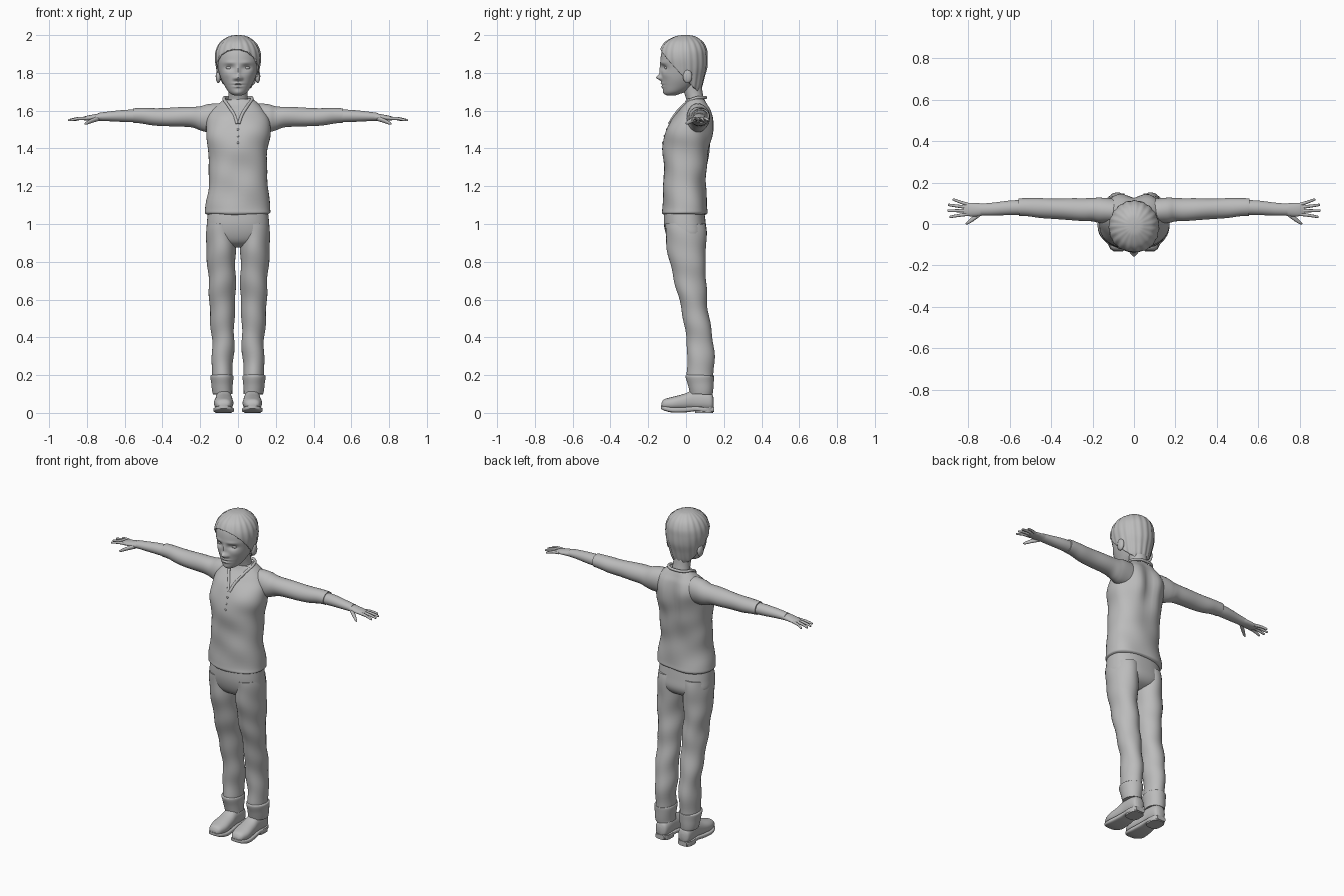
import bpy, bmesh, math
from mathutils import Vector, Matrix
from mathutils.bvhtree import BVHTree

default = bpy.data.objects.get("Cube")
if default:
    bpy.data.objects.remove(default)

clay = bpy.data.materials.new("plain grey")
clay.use_nodes = True
grey = (0.5, 0.5, 0.5, 1)
clay.diffuse_color = grey
clay.node_tree.nodes["Principled BSDF"].inputs["Base Color"].default_value = grey

made = []


def finish(name, bm, mirror=False):
    """Turn a bmesh into a grey object, mirrored across x if asked."""
    bmesh.ops.recalc_face_normals(bm, faces=bm.faces[:])
    mesh = bpy.data.meshes.new(name)
    bm.to_mesh(mesh)
    bm.free()
    mesh.materials.append(clay)
    obj = bpy.data.objects.new(name, mesh)
    bpy.context.collection.objects.link(obj)
    if mirror:
        mod = obj.modifiers.new("Mirror", "MIRROR")
        mod.use_mirror_merge = False
    made.append(obj)
    return obj


def interpolate(sections, steps):
    """Smooth the list of sections with a Catmull-Rom spline."""
    pts = [Vector(s) for s in sections]
    pts = [pts[0]] + pts + [pts[-1]]
    out = []
    for p0, p1, p2, p3 in zip(pts, pts[1:], pts[2:], pts[3:]):
        for k in range(steps):
            t = k / steps
            m1, m2 = (p2 - p0) / 2, (p3 - p1) / 2
            out.append(p1 + m1 * t + (3 * (p2 - p1) - 2 * m1 - m2) * t**2
                       + (2 * (p1 - p2) + m1 + m2) * t**3)
    out.append(pts[-1])
    return out


def loft(sections, axis="z", sides=32, steps=5, power=2.0):
    """Skin sections (position, centre a, centre b, radius a, radius b)."""
    bm = bmesh.new()
    rings = []
    for t, a, b, ra, rb in interpolate(sections, steps):
        ring = []
        for i in range(sides):
            ang = math.tau * i / sides
            c, s = math.cos(ang), math.sin(ang)
            u = a + ra * math.copysign(abs(c) ** (2 / power), c)
            v = b + rb * math.copysign(abs(s) ** (2 / power), s)
            co = {"x": (t, u, v), "y": (u, t, v), "z": (u, v, t)}[axis]
            ring.append(bm.verts.new(co))
        rings.append(ring)
    for low, high in zip(rings, rings[1:]):
        for i in range(sides):
            j = (i + 1) % sides
            bm.faces.new((low[i], low[j], high[j], high[i]))
    bm.faces.new(rings[0])
    bm.faces.new(rings[-1])
    bmesh.ops.recalc_face_normals(bm, faces=bm.faces[:])
    return bm


def ball(name, centre, size, mirror=False):
    bm = bmesh.new()
    place = Matrix.Translation(centre) @ Matrix.Diagonal((*size, 1))
    bmesh.ops.create_uvsphere(bm, u_segments=20, v_segments=12, radius=1, matrix=place)
    return finish(name, bm, mirror)


def bell(d, width):
    return math.exp(-(d / width) ** 2)


def folds(bm, amount):
    """Push the cloth in and out in soft slanting creases."""
    bm.normal_update()
    for v in bm.verts:
        x, y, z = v.co
        wave = math.sin(38 * z + 17 * x + 9 * y) + math.sin(21 * z - 29 * x + 23 * y)
        v.co += v.normal * amount * wave


# Shirt body with shoulder blades and a spine groove
shirt = loft([(1.05, 0, -.005, .163, .108), (1.06, 0, -.005, .174, .119),
              (1.09, 0, -.005, .171, .117), (1.2, 0, -.008, .157, .112),
              (1.3, 0, -.003, .154, .115), (1.4, 0, 0, .158, .122),
              (1.48, 0, .01, .17, .122), (1.55, 0, .03, .168, .108),
              (1.6, 0, .044, .14, .086), (1.635, 0, .05, .105, .062),
              (1.66, 0, .05, .075, .048)], sides=48, power=2.3)
folds(shirt, .002)
for v in shirt.verts:
    if v.co.y > .03:
        back = bell(v.co.z - 1.5, .13)
        v.co.y += back * (.014 * bell(abs(v.co.x) - .07, .04) - .012 * bell(v.co.x, .03))
surface = BVHTree.FromBMesh(shirt)
finish("shirt_body", shirt)


def on_chest(x, z):
    """Point on the front of the shirt at this x and z."""
    return surface.ray_cast(Vector((x, -1, z)), Vector((0, 1, 0)))[0]


# Open collar running down to a V, and the buttons below it
half = [on_chest(.004, 1.53), on_chest(.022, 1.58), on_chest(.05, 1.625),
        Vector((.074, .045, 1.665)), Vector((.05, .092, 1.67))]
path = half + [Vector((0, .104, 1.67))] + [Vector((-p.x, p.y, p.z)) for p in reversed(half)]
curve = bpy.data.curves.new("collar", "CURVE")
curve.dimensions = "3D"
curve.bevel_depth = .008
curve.use_fill_caps = True
spline = curve.splines.new("BEZIER")
spline.bezier_points.add(len(path) - 1)
for knot, p in zip(spline.bezier_points, path):
    knot.co = p
    knot.handle_left_type = knot.handle_right_type = "AUTO"
curve.materials.append(clay)
bpy.context.collection.objects.link(bpy.data.objects.new("collar", curve))
for i in range(3):
    ball(f"button_{i + 1}", on_chest(0, 1.5 - .035 * i), (.006, .004, .006))

# Sleeves, forearms and hands
sleeve = loft([(.08, .06, 1.56, .06, .076), (.16, .065, 1.56, .062, .074),
               (.2, .07, 1.56, .056, .064), (.25, .07, 1.567, .053, .054),
               (.35, .072, 1.567, .051, .05), (.45, .078, 1.568, .049, .045),
               (.51, .08, 1.571, .043, .04), (.555, .08, 1.572, .041, .038)], "x")
folds(sleeve, .0015)
finish("sleeves", sleeve, True)
finish("forearms", loft([(.53, .08, 1.572, .036, .034), (.6, .078, 1.572, .035, .032),
                         (.68, .072, 1.57, .031, .026), (.74, .07, 1.567, .028, .021)],
                        "x"), True)
finish("palms", loft([(.72, .07, 1.567, .028, .021), (.76, .069, 1.564, .032, .017),
                      (.8, .07, 1.56, .032, .013), (.825, .071, 1.558, .025, .007)],
                     "x"), True)
fingers = {"index": (.048, .89, .035), "middle": (.064, .9, .064),
           "ring": (.08, .898, .092), "little": (.094, .875, .117)}
for label, (base, tip_x, tip_y) in fingers.items():
    mid = (.8 + tip_x) / 2
    finish(label + "_fingers",
           loft([(.8, base, 1.559, .009, .009), (mid, (base + tip_y) / 2, 1.558, .0075, .008),
                 (tip_x - .006, tip_y, 1.55, .006, .006), (tip_x, tip_y, 1.549, .002, .002)],
                "x", sides=12), True)
finish("thumbs", loft([(.735, .055, 1.56, .012, .014), (.77, .03, 1.548, .013, .012),
                       (.8, .008, 1.535, .009, .009), (.812, .002, 1.53, .003, .003)],
                      "x", sides=14), True)

# Trousers: hips, legs and loose hems
hips = loft([(1.07, 0, -.01, .158, .106), (1, 0, -.006, .165, .111),
             (.94, 0, .003, .164, .107), (.9, 0, .005, .12, .085),
             (.875, 0, .005, .05, .04)], sides=48, power=2.4)
finish("trouser_hips", hips)
leg = loft([(1, .084, -.004, .079, .104), (.9, .088, .003, .079, .106),
            (.8, .088, .008, .076, .095), (.7, .086, .02, .072, .085),
            (.6, .083, .037, .068, .073), (.5, .081, .057, .064, .069),
            (.4, .08, .07, .06, .07), (.3, .082, .077, .057, .071),
            (.2, .083, .077, .054, .071), (.13, .081, .08, .05, .06)])
folds(leg, .0025)
finish("trouser_legs", leg, True)
hem = loft([(.2, .084, .077, .056, .073), (.19, .085, .077, .061, .075),
            (.15, .082, .08, .055, .066), (.1, .08, .08, .052, .06)])
folds(hem, .0025)
finish("trouser_hems", hem, True)

# Shoes with a flat sole and a heel
finish("shoe_uppers", loft([(-.13, .076, .04, .02, .012), (-.115, .076, .046, .038, .026),
                            (-.07, .076, .05, .051, .035), (-.01, .075, .058, .048, .043),
                            (.04, .075, .068, .043, .052), (.1, .076, .066, .042, .052),
                            (.135, .077, .06, .035, .044), (.146, .077, .055, .015, .022)],
                           "y", power=2.3), True)
finish("shoe_soles", loft([(-.133, .076, .03, .02, .008), (-.115, .076, .024, .042, .012),
                           (-.07, .076, .016, .055, .014), (0, .075, .017, .05, .014),
                           (.05, .075, .022, .044, .013), (.1, .076, .018, .045, .015),
                           (.147, .077, .018, .03, .013)], "y", power=4), True)
finish("shoe_heels", loft([(0, .076, .095, .042, .048), (.03, .076, .095, .044, .05)],
                          power=3), True)

# Neck
finish("neck", loft([(1.6, 0, .05, .066, .056), (1.65, 0, .05, .054, .047),
                     (1.7, 0, .038, .05, .049), (1.77, 0, .025, .055, .055)]))

# Head, with the face shaped by soft bumps (x, z, width, height, push)
head = loft([(1.679, 0, -.075, .012, .016), (1.685, 0, -.074, .03, .034),
             (1.7, 0, -.06, .05, .058), (1.73, 0, -.04, .07, .085),
             (1.77, 0, -.025, .09, .105), (1.82, 0, -.015, .105, .117),
             (1.87, 0, -.015, .112, .12), (1.92, 0, -.012, .106, .114),
             (1.96, 0, -.008, .084, .09), (1.985, 0, -.004, .045, .05),
             (1.991, 0, -.002, .01, .012)], sides=96, steps=10)
features = [(0, 1.775, .016, .014, -.025), (0, 1.81, .012, .03, -.01),
            (.017, 1.77, .009, .009, -.008), (.045, 1.828, .024, .014, .013),
            (.042, 1.854, .03, .009, -.004), (0, 1.744, .026, .006, -.007),
            (0, 1.727, .021, .006, -.007), (0, 1.736, .03, .003, .004),
            (0, 1.695, .022, .014, -.005), (.06, 1.79, .025, .02, -.004)]
for v in head.verts:
    if v.co.y < -.02:
        x, z = abs(v.co.x), v.co.z
        v.co.y += sum(push * bell(x - fx, w) * bell(z - fz, h)
                      for fx, fz, w, h, push in features)
finish("head", head)
ball("eyes", (.045, -.099, 1.827), (.019, .015, .011), True)
ball("ears", (.104, .008, 1.782), (.014, .025, .036), True)

# Hair shell cut on a slant from the forehead to the nape, with combed strands
hair = loft([(1.67, 0, .04, .045, .03), (1.7, 0, .025, .06, .047),
             (1.73, 0, .005, .082, .08), (1.78, 0, -.012, .103, .11),
             (1.83, 0, -.013, .115, .124), (1.88, 0, -.015, .121, .128),
             (1.925, 0, -.013, .114, .122), (1.965, 0, -.01, .09, .098),
             (1.993, 0, -.004, .048, .053), (2, 0, -.002, .012, .014)],
            sides=96, steps=8)
hair.normal_update()
for v in hair.verts:
    ang = math.atan2(v.co.y + .01, v.co.x)
    v.co += v.normal * .002 * math.sin(19 * ang + 12 * v.co.z) * min(1, (2 - v.co.z) * 20)
bmesh.ops.bisect_plane(hair, geom=hair.verts[:] + hair.edges[:] + hair.faces[:],
                       plane_co=(0, -.01, 1.787), plane_no=(.12, 1.1, 1), clear_inner=True)
hair_obj = finish("hair", hair)
shell = hair_obj.modifiers.new("Thickness", "SOLIDIFY")
shell.thickness = .014
shell.offset = -1

# Smooth shading that keeps the hems and soles crisp
bpy.ops.object.select_all(action="DESELECT")
for obj in made:
    obj.select_set(True)
bpy.context.view_layer.objects.active = made[0]
bpy.ops.object.shade_smooth_by_angle(angle=math.radians(45))
